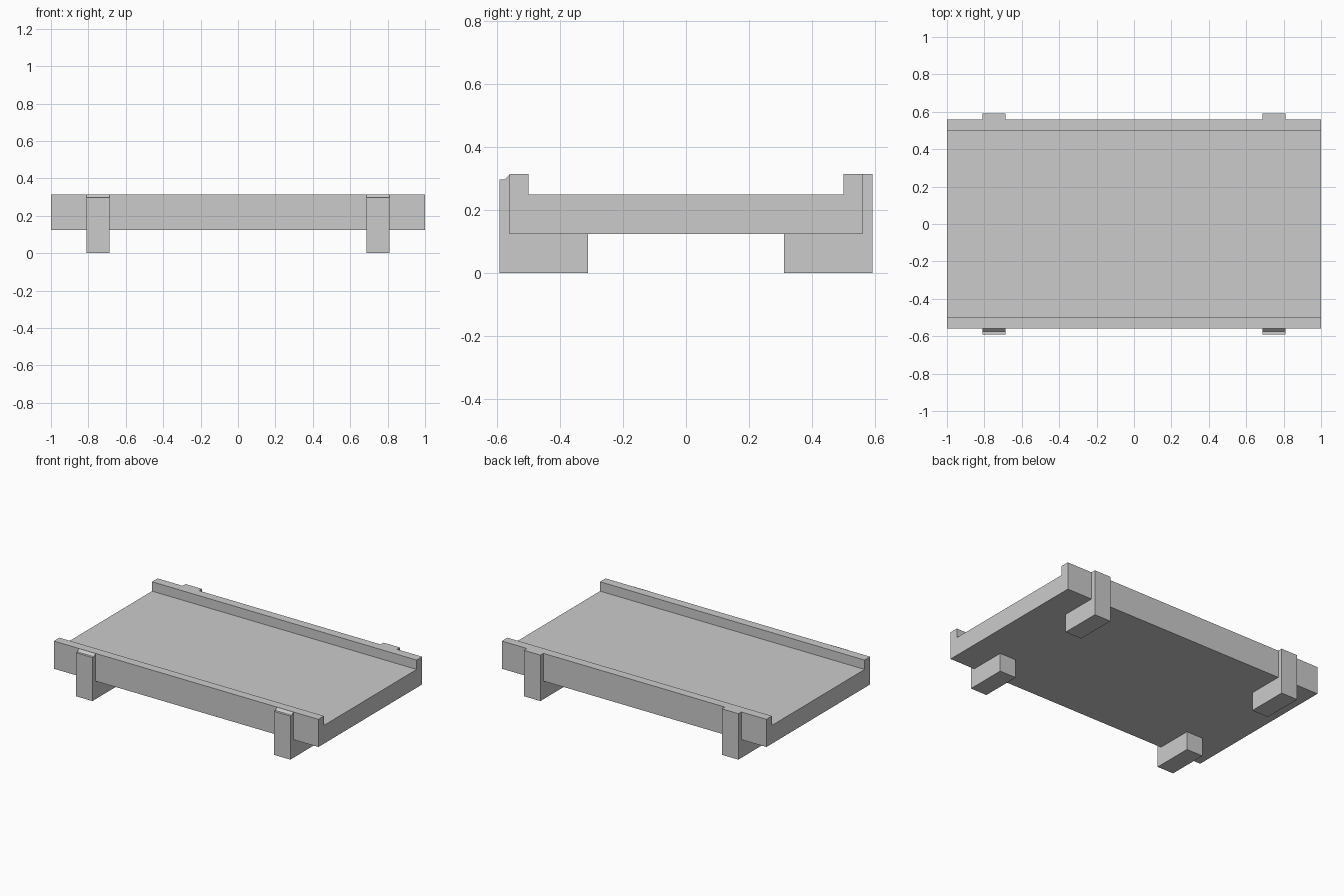
import bpy, bmesh

if "Cube" in bpy.data.objects:
    bpy.data.objects.remove(bpy.data.objects["Cube"])


def extrude_profile(name, profile, x0, x1):
    """Extrude a closed (y, z) outline along x."""
    bm = bmesh.new()
    face = bm.faces.new([bm.verts.new((x0, y, z)) for y, z in profile])
    moved = bmesh.ops.extrude_face_region(bm, geom=[face])["geom"]
    verts = [v for v in moved if isinstance(v, bmesh.types.BMVert)]
    bmesh.ops.translate(bm, verts=verts, vec=(x1 - x0, 0, 0))
    bmesh.ops.recalc_face_normals(bm, faces=bm.faces)
    mesh = bpy.data.meshes.new(name)
    bm.to_mesh(mesh)
    bm.free()
    obj = bpy.data.objects.new(name, mesh)
    bpy.context.collection.objects.link(obj)
    return obj


# Deck: flat tray with a raised rim along front and back
deck_half = [(0.56, 0.125), (0.56, 0.314), (0.5, 0.314), (0.5, 0.25)]
deck = deck_half + [(-y, z) for y, z in reversed(deck_half)]
extrude_profile("deck", deck, -1, 1)

# Brackets: foot under the deck with an upright clasping the rim
foot = [(0.56, 0.125), (0.312, 0.125), (0.312, 0), (0.592, 0)]
back = foot + [(0.592, 0.314), (0.56, 0.314)]
# Front uprights are lower, with a small sloped step up to the rim
front = [(-y, z) for y, z in foot + [(0.592, 0.297), (0.576, 0.297), (0.56, 0.313)]]

for side, x in (("left", -0.748), ("right", 0.748)):
    extrude_profile(f"back_{side}_leg", back, x - 0.062, x + 0.062)
    extrude_profile(f"front_{side}_leg", front, x - 0.062, x + 0.062)
